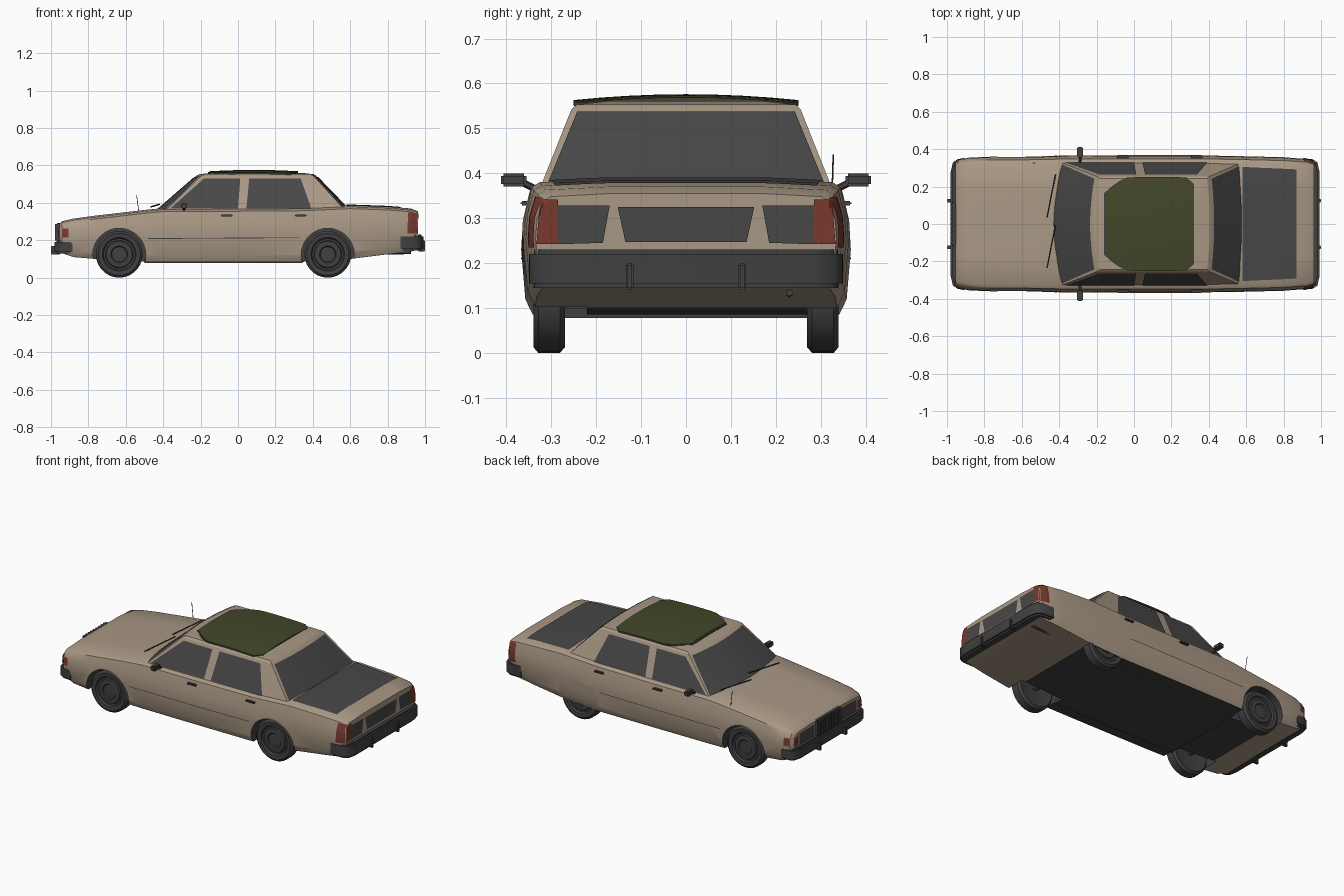
import bpy, bmesh, math
from mathutils import Vector
from mathutils.bvhtree import BVHTree

if "Cube" in bpy.data.objects:
    bpy.data.objects.remove(bpy.data.objects["Cube"])


def material(name, rgb):
    m = bpy.data.materials.new(name)
    m.diffuse_color = (*rgb, 1)
    m.use_nodes = True
    m.node_tree.nodes["Principled BSDF"].inputs["Base Color"].default_value = m.diffuse_color
    return m


PAINT = material("beige_paint", (0.40, 0.315, 0.235))
TRIM = material("dark_trim", (0.052, 0.052, 0.053))
GLASS = material("dark_glass", (0.064, 0.064, 0.065))
RED = material("red_lamp", (0.19, 0.040, 0.028))
GREEN = material("olive_roof", (0.056, 0.063, 0.022))


def finish(name, bm, mats, angle=35, recalc=True):
    if recalc:
        bmesh.ops.recalc_face_normals(bm, faces=bm.faces)
    me = bpy.data.meshes.new(name)
    bm.to_mesh(me)
    bm.free()
    for m in mats:
        me.materials.append(m)
    ob = bpy.data.objects.new(name, me)
    bpy.context.collection.objects.link(ob)
    smooth(ob, angle)
    return ob


def smooth(ob, angle=35):
    bpy.ops.object.select_all(action='DESELECT')
    ob.select_set(True)
    bpy.context.view_layer.objects.active = ob
    bpy.ops.object.shade_smooth_by_angle(angle=math.radians(angle))


def box(name, lo, hi, mat, bevel=0.0):
    bm = bmesh.new()
    bmesh.ops.create_cube(bm, size=1)
    for v in bm.verts:
        v.co = [lo[i] + (v.co[i] + 0.5) * (hi[i] - lo[i]) for i in range(3)]
    if bevel:
        bmesh.ops.bevel(bm, geom=bm.edges[:], offset=bevel, segments=2, affect='EDGES')
    return finish(name, bm, [mat])


def rod(name, a, b, r, mat):
    a, b = Vector(a), Vector(b)
    bm = bmesh.new()
    bmesh.ops.create_cone(bm, segments=6, radius1=r, radius2=r, depth=(b - a).length, cap_ends=True)
    rot = (b - a).to_track_quat('Z', 'Y')
    for v in bm.verts:
        v.co = rot @ v.co + (a + b) / 2
    return finish(name, bm, [mat])


def prism(name, outline, z0, z1, mat, bevel=0.0):
    bm = bmesh.new()
    f = bm.faces.new([bm.verts.new((x, y, z0)) for x, y in outline])
    ext = bmesh.ops.extrude_face_region(bm, geom=[f])
    for v in ext["geom"]:
        if isinstance(v, bmesh.types.BMVert):
            v.co.z = z1
    bmesh.ops.recalc_face_normals(bm, faces=bm.faces)
    if bevel:
        edges = [e for e in bm.edges if abs(e.verts[0].co.z - e.verts[1].co.z) < 1e-4]
        bmesh.ops.bevel(bm, geom=edges, offset=bevel, segments=2, affect='EDGES')
    return finish(name, bm, [mat], 50)


def tree_of(ob):
    return BVHTree.FromPolygons([v.co for v in ob.data.vertices],
                                [p.vertices for p in ob.data.polygons])


def drape(name, tree, quad, axis, side, mat, n=12, lift=0.004):
    """Thin plate: a quad drawn square to an axis, laid on the surface below it."""
    d = Vector((0, 0, 0))
    d[axis] = -side
    others = [i for i in range(3) if i != axis]
    a, b, c, e = [Vector(q) for q in quad]
    bm, rows = bmesh.new(), []
    for i in range(n + 1):
        row = []
        for j in range(n + 1):
            s, t = i / n, j / n
            q = (a.lerp(b, s)).lerp(e.lerp(c, s), t)
            p = Vector((0, 0, 0))
            p[others[0]], p[others[1]], p[axis] = q[0], q[1], 2 * side
            hit, nor, _, _ = tree.ray_cast(p, d)
            if hit is None:
                p[axis] = 0.955 * side if axis == 0 else 0.34 * side
                hit, nor, _, _ = tree.find_nearest(p)
            row.append(bm.verts.new(hit - d * lift))
        rows.append(row)
    for i in range(n):
        for j in range(n):
            f = bm.faces.new((rows[i][j], rows[i + 1][j], rows[i + 1][j + 1], rows[i][j + 1]))
            f.normal_update()
            if f.normal.dot(d) > 0:
                f.normal_flip()
    return finish(name, bm, [mat], recalc=False)


# lower body: x, bottom, top, half width
STATIONS = [(-.955, .15, .288, .325), (-.94, .13, .302, .343), (-.88, .11, .316, .355),
            (-.76, .10, .332, .36), (-.5, .085, .362, .362), (-.4, .085, .372, .365),
            (0, .085, .373, .367), (.35, .085, .376, .367), (.6, .10, .387, .362),
            (.8, .125, .38, .357), (.925, .14, .37, .347), (.962, .15, .355, .335)]
bm = bmesh.new()
rings = []
for x, zb, zt, w in STATIONS:
    h = zt - zb
    half = [(w * .93, zb), (w * .975, zb + .12 * h), (w, zb + .5 * h), (w * .99, zb + .72 * h),
            (w * .95, zt - .018), (w * .90, zt - .007), (w * .5, zt)]
    pts = half + [(-y, z) for y, z in reversed(half)]
    rings.append([bm.verts.new((x, y, z)) for y, z in pts])
n = len(rings[0])
for r, s in zip(rings, rings[1:]):
    for i in range(n):
        bm.faces.new((r[i], r[(i + 1) % n], s[(i + 1) % n], s[i]))
bm.faces.new(rings[0])
bm.faces.new(rings[-1])
bmesh.ops.recalc_face_normals(bm, faces=bm.faces)
for f in bm.faces:
    if f.normal.z < -.9 and -.8 < f.calc_center_median().x < .55:
        f.material_index = 1
body = finish("lower_body", bm, [PAINT, TRIM])
body_tree = tree_of(body)

# wheel arches cut out of the body
WHEELS = (-.635, .48)
bm = bmesh.new()
for x in WHEELS:
    for s in (-1, 1):
        geo = bmesh.ops.create_cone(bm, segments=32, radius1=.142, radius2=.142, depth=.3, cap_ends=True)
        for v in geo["verts"]:
            v.co = (x + v.co.x, s * .37 + v.co.z, .122 + v.co.y)
for f in bm.faces:
    f.material_index = 1
cutter = finish("arch_cutter", bm, [PAINT, TRIM])
cutter.hide_render = True
mod = body.modifiers.new("arches", 'BOOLEAN')
mod.operation, mod.solver, mod.object = 'DIFFERENCE', 'EXACT', cutter
bpy.context.view_layer.objects.active = body
bpy.ops.object.modifier_apply(modifier=mod.name)
bpy.data.objects.remove(cutter)
smooth(body)

# cabin: height, half width, front x, front curve, rear x, rear curve
bm = bmesh.new()
K = 10
loops = []
for z, hw, xf, bf, xr, br in [(.352, .331, -.445, .05, .605, .025), (.543, .255, -.225, .025, .42, .015),
                              (.553, .243, -.205, .025, .405, .015), (.561, .17, -.14, .01, .34, .01)]:
    us = [-1 + 2 * i / K for i in range(K + 1)]
    pts = [(xf + bf * u * u, hw * u) for u in us] + [(xr - br * u * u, hw * u) for u in reversed(us)]
    loops.append([bm.verts.new((x, y, z)) for x, y in pts])
n = len(loops[0])
for r, s in zip(loops, loops[1:]):
    for i in range(n):
        bm.faces.new((r[i], r[(i + 1) % n], s[(i + 1) % n], s[i]))
for i in range(K):
    t = loops[-1]
    bm.faces.new((t[i], t[i + 1], t[n - 2 - i], t[n - 1 - i]))
cabin = finish("cabin", bm, [PAINT], 25)
cabin_tree = tree_of(cabin)

# glass and dark boot lid
drape("windshield", cabin_tree, [(-.318, .368), (.318, .368), (.243, .538), (-.243, .538)], 0, -1, GLASS)
drape("rear_window", cabin_tree, [(-.308, .378), (.308, .378), (.242, .538), (-.242, .538)], 0, 1, GLASS)
drape("boot_panel", body_tree, [(.58, -.305), (.87, -.292), (.87, .292), (.58, .305)], 2, 1, GLASS)
for s in (-1, 1):
    drape("front_side_window", cabin_tree, [(-.362, .37), (.0, .37), (.012, .53), (-.182, .53)], 1, s, GLASS)
    drape("rear_side_window", cabin_tree, [(.045, .37), (.392, .37), (.335, .53), (.06, .53)], 1, s, GLASS)

# olive roof panel with clipped corners, gently crowned, on a dark gasket
for name, mat, x0, lift in (("roof_gasket", TRIM, -.16, 0), ("roof_panel", GREEN, -.15, .003)):
    bm = bmesh.new()
    rows = []
    for i in range(13):
        u = -1 + i / 6
        xm = (x0 + .32) / 2 + (.32 - x0) / 2 * u
        hw = .25 - .085 * max(0, (-u - .45) / .55) ** 1.5 - .035 * max(0, (u - .8) / .2) ** 2
        rows.append([bm.verts.new((xm, hw * v / 4, .573 + lift - .013 * (hw * v / 4 / .25) ** 2 - .007 * u * u))
                     for v in range(-4, 5)])
    for a, b in zip(rows, rows[1:]):
        for j in range(8):
            bm.faces.new((a[j], b[j], b[j + 1], a[j + 1]))
    ext = bmesh.ops.extrude_face_region(bm, geom=bm.faces[:])
    for v in ext["geom"]:
        if isinstance(v, bmesh.types.BMVert):
            v.co.z -= .006
    finish(name, bm, [mat])

# bumpers with guards
for name, s, xs, xe, z0, z1 in (("rear_bumper", 1, .87, .992, .145, .23), ("front_bumper", -1, .885, .98, .128, .2)):
    side = [(xs, .35), (xe - .04, .348), (xe - .012, .33), (xe, .28)]
    outline = [(s * x, y) for x, y in side] + [(s * x, -y) for x, y in reversed(side)]
    prism(name, outline, z0, z1, TRIM, .01)
    for y in (-.125, .125):
        xa, xb = sorted((s * (xe - .03), s * 1.0))
        box(name + "_guard", (xa, y - .009, z0 - .005), (xb, y + .009, z1 - .03), TRIM, .004)

# nose and tail details
box("grille", (-.972, -.115, .195), (-.945, .115, .292), TRIM, .005)
for i in range(9):
    y = -.1 + .025 * i
    box("grille_bar", (-.978, y - .004, .2), (-.97, y + .004, .287), GLASS)
drape("number_panel", body_tree, [(-.135, .247), (.135, .247), (.152, .325), (-.152, .325)], 0, 1, GLASS)
for s in (-1, 1):
    drape("headlight", body_tree, [(s * .13, .205), (s * .275, .205), (s * .275, .272), (s * .13, .275)], 0, -1, GLASS)
    drape("corner_lamp", body_tree, [(s * .285, .21), (s * .325, .21), (s * .325, .262), (s * .285, .265)], 0, -1, RED)
    drape("corner_lamp_side", body_tree, [(-.942, .215), (-.905, .215), (-.905, .262), (-.942, .262)], 1, s, RED)
    drape("tail_panel", body_tree, [(s * .185, .245), (s * .285, .242), (s * .285, .328), (s * .17, .328)], 0, 1, GLASS)
    drape("tail_lamp", body_tree, [(s * .285, .242), (s * .333, .242), (s * .325, .342), (s * .285, .342)], 0, 1, RED)
    drape("tail_lamp_side", body_tree, [(.905, .235), (.96, .235), (.955, .345), (.91, .35)], 1, s, RED)

# mirrors, door handles, side mouldings
for s in (-1, 1):
    rod("mirror_arm", (-.29, s * .325, .36), (-.285, s * .375, .385), .008, TRIM)
    lo, hi = sorted((s * .355, s * .412))
    box("mirror", (-.305, lo, .37), (-.272, hi, .40), TRIM, .006)
    for x in (-.06, .335):
        lo, hi = sorted((s * .345, s * .368))
        box("door_handle", (x - .03, lo, .328), (x + .03, hi, .338), TRIM, .003)
    drape("side_moulding", body_tree, [(-.48, .207), (.33, .212), (.33, .216), (-.48, .211)], 1, s, TRIM, lift=.002)

# antenna, wipers, tail pipe and floor
rod("antenna", (-.53, .325, .35), (-.542, .328, .442), .0018, TRIM)
for y in (-.235, .035):
    rod("wiper", (-.465, y, .379), (-.42, y + .23, .392), .004, TRIM)
rod("tail_pipe", (.62, .23, .128), (.925, .23, .134), .008, TRIM)
box("floor_tray", (-.5, -.27, .078), (.345, .27, .10), TRIM)
for x in WHEELS:
    rod("axle", (x, -.29, .125), (x, .29, .125), .015, TRIM)

# wheels: lathed tyre and hub profile (radius, distance out)
PROFILE = [(0, -.025), (.085, -.03), (.112, -.036), (.125, -.024), (.125, .024), (.112, .035),
           (.09, .033), (.084, .022), (.074, .022), (.07, .030), (.045, .032), (.04, .026), (0, .028)]
for x in WHEELS:
    for s in (-1, 1):
        bm = bmesh.new()
        vs = [bm.verts.new((x + r, s * (.305 + d), .125)) for r, d in PROFILE]
        es = [bm.edges.new(p) for p in zip(vs, vs[1:])]
        bmesh.ops.spin(bm, geom=vs + es, cent=(x, 0, .125), axis=(0, 1, 0), angle=math.tau, steps=28)
        bmesh.ops.remove_doubles(bm, verts=bm.verts, dist=1e-4)
        finish("wheel", bm, [TRIM], 30)
